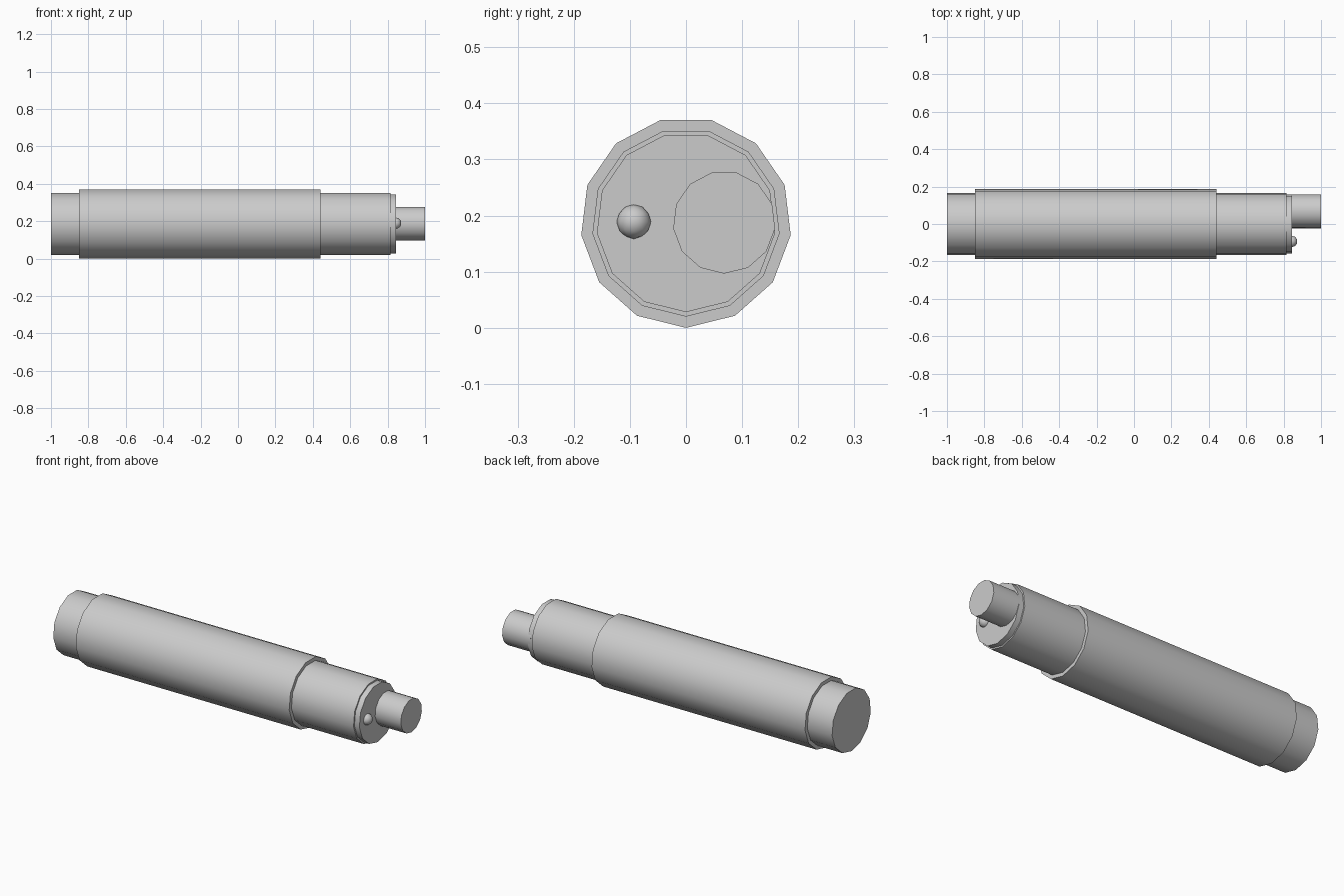
import bpy
import math
from mathutils import Matrix

cube = bpy.data.objects.get("Cube")
if cube:
    bpy.data.objects.remove(cube, do_unlink=True)

grey = bpy.data.materials.new("light grey")
grey.use_nodes = True
colour = (0.6, 0.6, 0.6, 1)
grey.diffuse_color = colour
grey.node_tree.nodes["Principled BSDF"].inputs["Base Color"].default_value = colour

SIDES = 13
AXIS_Z = 0.188


def finish(name):
    obj = bpy.context.object
    obj.name = name
    obj.data.materials.append(grey)
    bpy.ops.object.shade_smooth_by_angle(angle=math.radians(30))
    return obj


def rod(name, x0, x1, radius, y=0):
    """Cylinder along x with one corner pointing straight down."""
    bpy.ops.mesh.primitive_cylinder_add(vertices=SIDES, radius=radius, depth=x1 - x0)
    mesh = bpy.context.object.data
    # first corner lies on +y: spin it to -x, then tip the axis onto x
    spin = Matrix.Rotation(math.pi / 2, 4, 'Z')
    tip = Matrix.Rotation(-math.pi / 2, 4, 'Y')
    if (tip @ spin @ mesh.vertices[0].co).z > 0:
        tip = Matrix.Rotation(math.pi / 2, 4, 'Y')
    mesh.transform(Matrix.Translation(((x0 + x1) / 2, y, AXIS_Z)) @ tip @ spin)
    return finish(name)


# Main tube, outer sleeve and end collar
rod("inner_tube", -1, 0.815, 0.168)
rod("outer_sleeve", -0.85, 0.44, 0.188)
rod("end_collar", 0.8, 0.845, 0.16)

# Offset plug and small round button on the end face
rod("end_plug", 0.83, 1, 0.0914, y=0.068)
bpy.ops.mesh.primitive_ico_sphere_add(subdivisions=2, radius=0.031,
                                      location=(0.843, -0.093, AXIS_Z + 0.001))
finish("end_button")
